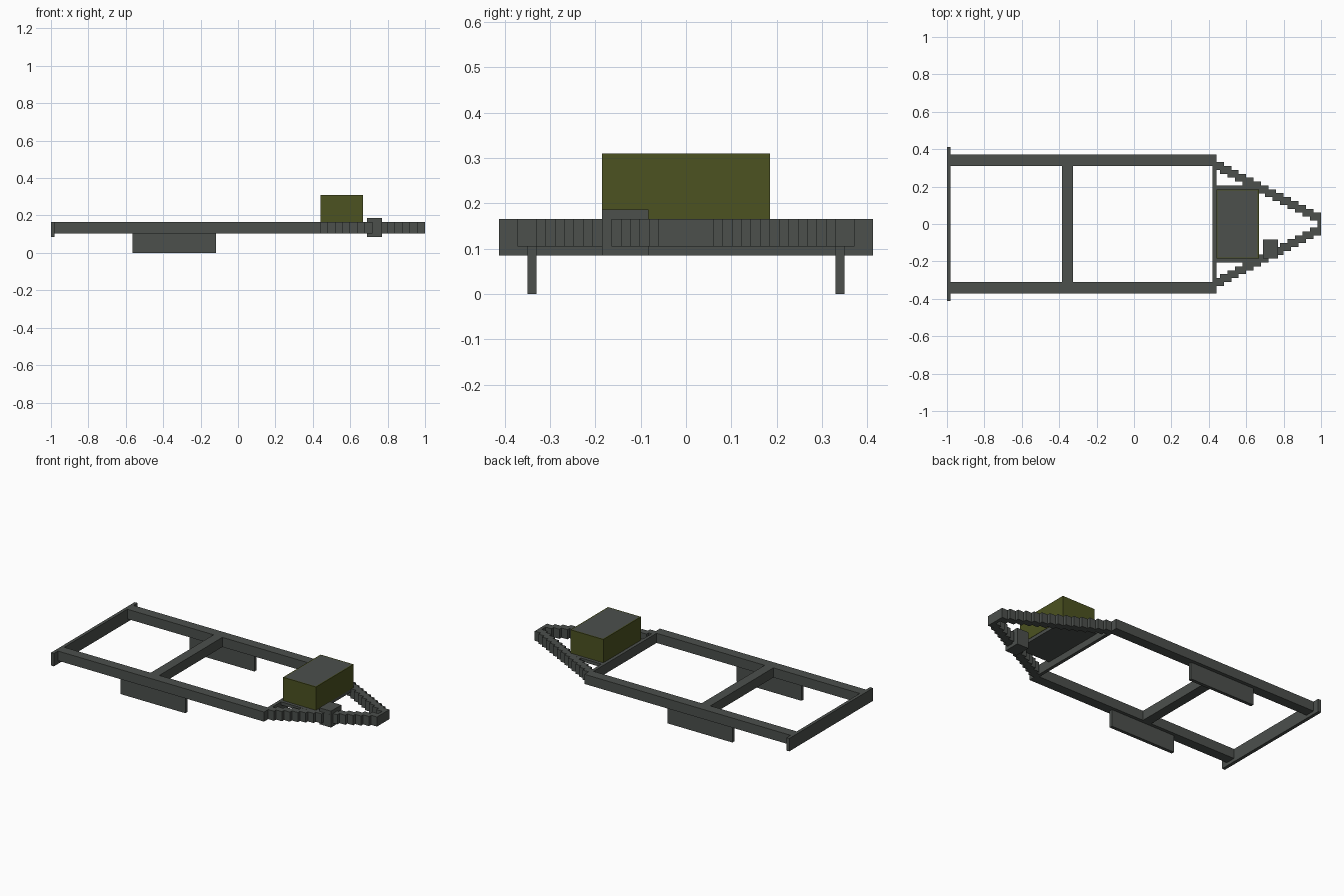
import bpy, bmesh

if "Cube" in bpy.data.objects:
    bpy.data.objects.remove(bpy.data.objects["Cube"])

def material(name, rgb):
    m = bpy.data.materials.new(name)
    m.diffuse_color = (*rgb, 1)
    m.use_nodes = True
    m.node_tree.nodes["Principled BSDF"].inputs["Base Color"].default_value = m.diffuse_color
    return m

grey = material("steel grey", (0.072, 0.080, 0.073))
olive = material("olive green", (0.072, 0.084, 0.015))

def add_box(bm, x0, x1, y0, y1, z0, z1):
    verts = bmesh.ops.create_cube(bm, size=1)["verts"]
    for v in verts:
        v.co = (x1 if v.co.x > 0 else x0,
                y1 if v.co.y > 0 else y0,
                z1 if v.co.z > 0 else z0)

def finish(name, bm, mats):
    me = bpy.data.meshes.new(name)
    bm.to_mesh(me)
    bm.free()
    for m in mats:
        me.materials.append(m)
    ob = bpy.data.objects.new(name, me)
    bpy.context.collection.objects.link(ob)
    return ob

def part(name, *dims):
    bm = bmesh.new()
    add_box(bm, *dims)
    return finish(name, bm, [grey])

Z0, Z1 = 0.105, 0.165

# long rails and wheel skirts on both sides
for side, s in (("left", 1), ("right", -1)):
    a, b = sorted((s * 0.31, s * 0.372))
    part(side + "_rail", -0.99, 0.44, a, b, Z0, Z1)
    a, b = sorted((s * 0.33, s * 0.35))
    part(side + "_skirt", -0.565, -0.118, a, b, 0, Z0)
    # stepped drawbar arm running in to the tip
    bm = bmesh.new()
    n = 14
    for i in range(n):
        x1 = 0.48 + 0.04 * i
        outer = 0.331 - 0.0208 * i
        a, b = sorted((s * outer, s * (outer - 0.042)))
        add_box(bm, x1 - 0.06, x1, a, b, Z0, Z1)
    finish(side + "_drawbar", bm, [grey])

# cross members
part("rear_bumper", -1.0, -0.98, -0.412, 0.412, 0.085, Z1)
part("middle_crossbar", -0.385, -0.325, -0.31, 0.31, Z0, Z1)
part("front_crossbar", 0.42, 0.44, -0.31, 0.31, Z0, Z1)
part("drawbar_tip", 0.98, 1.0, -0.06, 0.06, Z0, Z1)

# box platform and jack block
part("box_platform", 0.44, 0.665, -0.205, 0.205, 0.145, Z1)
part("jack_block", 0.69, 0.77, -0.185, -0.083, 0.085, 0.187)

# storage box with an inset grey lid
bm = bmesh.new()
add_box(bm, 0.44, 0.667, -0.185, 0.185, Z1, 0.31)
bm.normal_update()
top = [f for f in bm.faces if f.normal.z > 0.9]
bmesh.ops.inset_region(bm, faces=top, thickness=0.01)
for f in top:
    f.material_index = 1
finish("storage_box", bm, [olive, grey])
